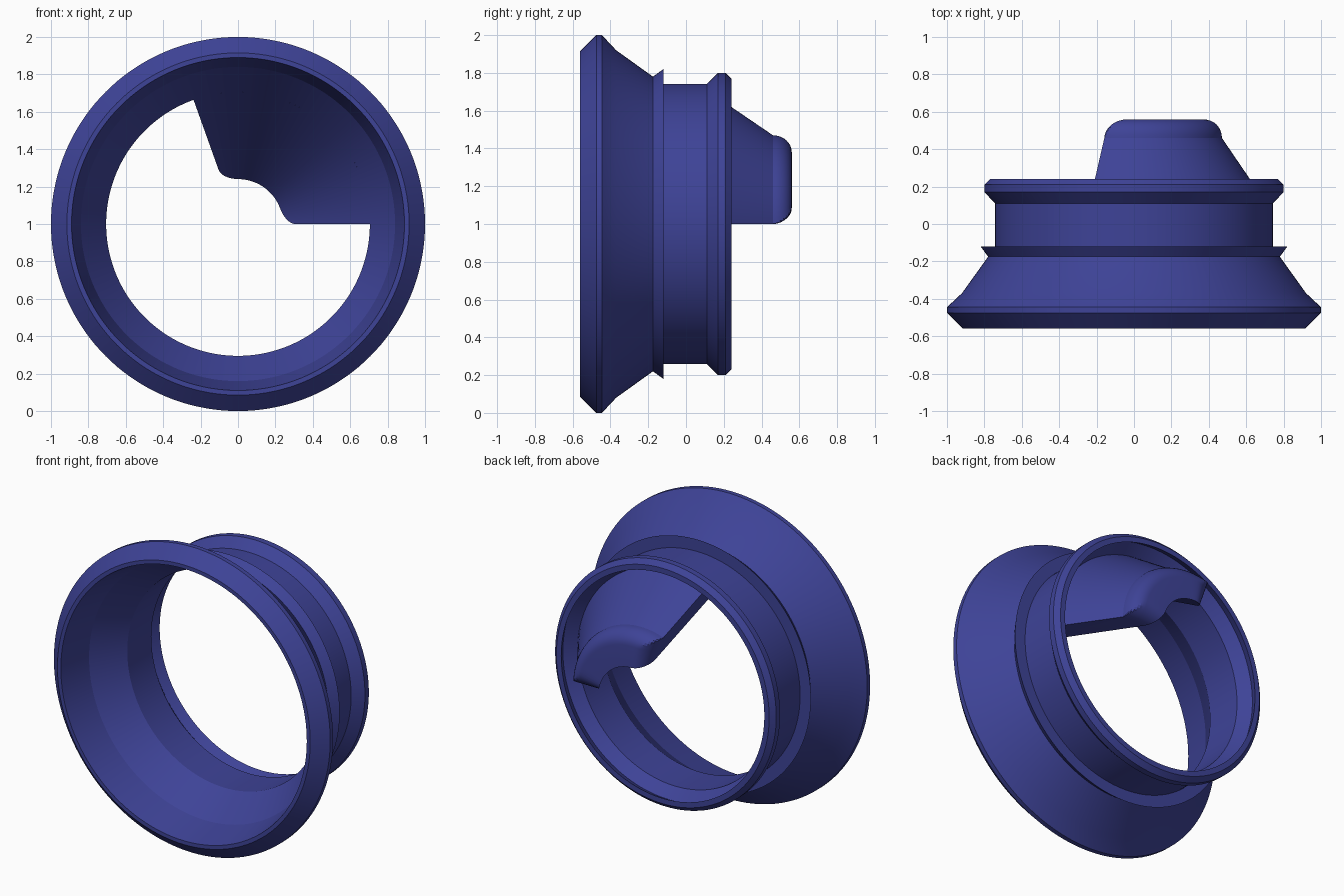
import bpy, bmesh, math

if "Cube" in bpy.data.objects:
    bpy.data.objects.remove(bpy.data.objects["Cube"])

blue = bpy.data.materials.new("deep_blue")
blue.diffuse_color = (0.048, 0.056, 0.31, 1)
blue.use_nodes = True
blue.node_tree.nodes["Principled BSDF"].inputs["Base Color"].default_value = blue.diffuse_color


def place(r, y, a):
    """Radius, depth and angle around the y axis at z = 1."""
    return (r * math.cos(a), y, 1 + r * math.sin(a))


def sweep(name, sections, closed):
    """Skin a row of equal cross-sections (lists of points) into a solid."""
    bm = bmesh.new()
    rows = [[bm.verts.new(p) for p in s] for s in sections]
    n = len(rows[0])
    for i in range(len(rows) if closed else len(rows) - 1):
        a, b = rows[i], rows[(i + 1) % len(rows)]
        for j in range(n):
            k = (j + 1) % n
            bm.faces.new((a[j], a[k], b[k], b[j]))
    if not closed:
        bm.faces.new(rows[0])
        bm.faces.new(rows[-1][::-1])
    bmesh.ops.recalc_face_normals(bm, faces=bm.faces)
    mesh = bpy.data.meshes.new(name)
    bm.to_mesh(mesh)
    bm.free()
    mesh.materials.append(blue)
    ob = bpy.data.objects.new(name, mesh)
    bpy.context.collection.objects.link(ob)
    bpy.ops.object.select_all(action='DESELECT')
    ob.select_set(True)
    bpy.context.view_layer.objects.active = ob
    bpy.ops.object.shade_smooth_by_angle(angle=math.radians(20))
    return ob


# Ring body: flared front lip, tapered collar, groove and rear lip, (radius, y)
profile = [
    (0.915, -0.56), (1.0, -0.475), (1.0, -0.445), (0.92, -0.37),
    (0.78, -0.175), (0.82, -0.12), (0.742, -0.12), (0.742, 0.11),
    (0.80, 0.17), (0.80, 0.21), (0.77, 0.24),
    (0.735, 0.24), (0.765, 0.18), (0.705, 0.11),
    (0.705, -0.1375), (0.84, -0.34), (0.89, -0.56),
]
SEG = 144
sweep("ring_body",
      [[place(r, y, 2 * math.pi * i / SEG) for r, y in profile] for i in range(SEG)],
      True)

# Tab: solid sector between two cones, with its rear edges rounded
END = math.radians(109.7)
ROUND, BACK = 0.10, 0.56


def inner_radius(y):
    return 0.84 - (y + 0.34) * 2 / 3


def back_limit(d):
    """Depth of the rounded back at distance d from a side plane."""
    d = min(max(d, 0), ROUND)
    return BACK - ROUND + math.sqrt(max(0, ROUND ** 2 - (ROUND - d) ** 2))


def tab_section(a):
    off = min(a, END - a)
    side = math.sin(min(off, math.pi / 2))
    yi = back_limit(0.28 * side)
    pts = [(0.722, -0.13), (0.705, -0.1375), (inner_radius(yi), yi)]
    for i in range(9):
        t = math.pi / 2 * i / 8
        r = 0.38 + 0.09 * math.sin(t)
        y = BACK - ROUND + ROUND * math.cos(t)
        pts.append((r, min(y, back_limit(r * side))))
    pts.append((0.722, 0.09))
    return [place(r, y, a) for r, y in pts]


# Close steps near both sides for the rounding, even steps between
near = [math.asin(ROUND * (1 - math.cos(math.pi / 2 * i / 10)) / 0.28) for i in range(11)]
mid = [near[-1] + (END - 2 * near[-1]) * i / 24 for i in range(1, 24)]
angles = near + mid + [END - a for a in reversed(near)]
sweep("rear_tab", [tab_section(a) for a in angles], False)
